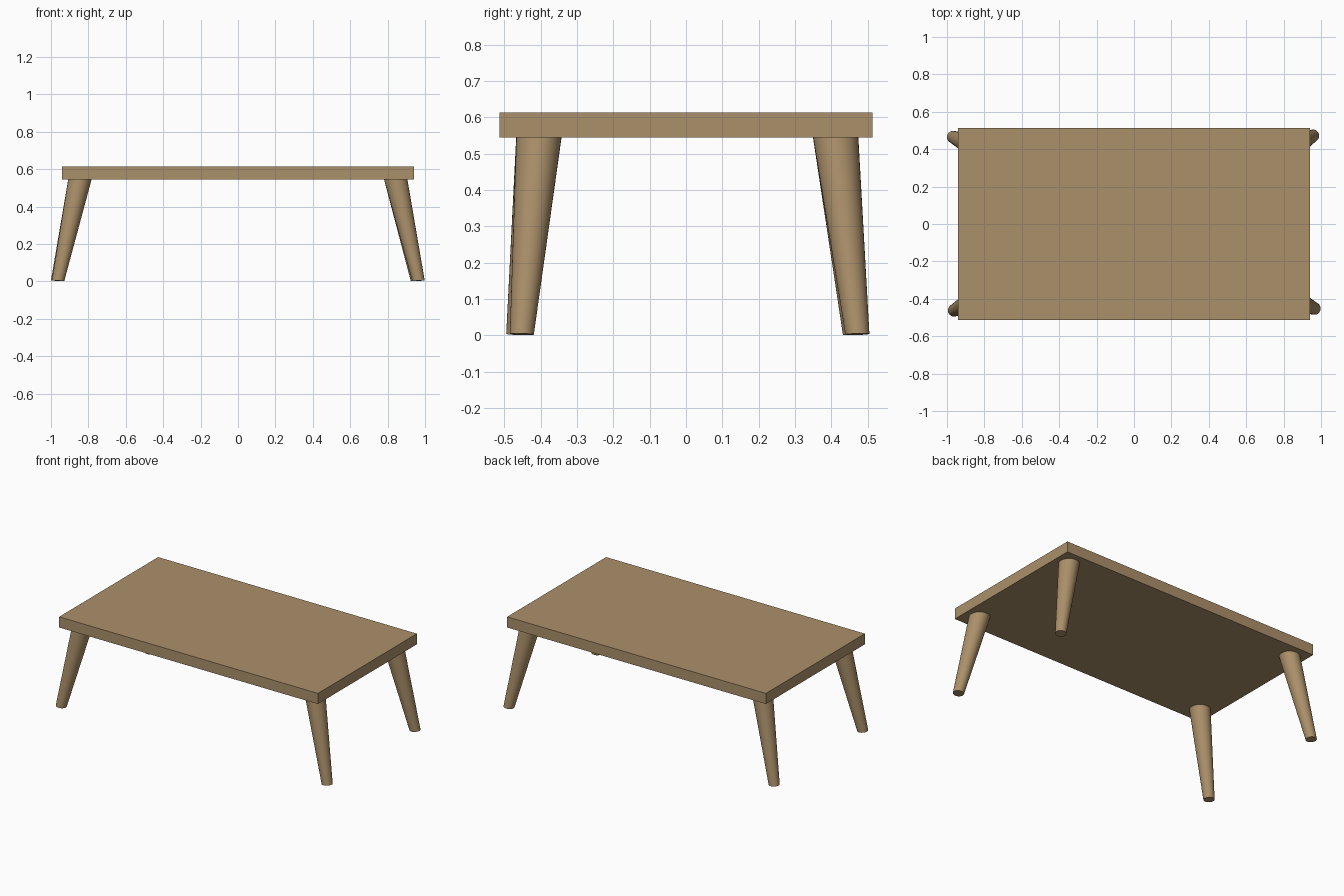
import bpy, bmesh
from mathutils import Vector

if "Cube" in bpy.data.objects:
    bpy.data.objects.remove(bpy.data.objects["Cube"])

wood = bpy.data.materials.new("warm wood")
wood.diffuse_color = (0.41, 0.28, 0.145, 1)
wood.use_nodes = True
wood.node_tree.nodes["Principled BSDF"].inputs["Base Color"].default_value = wood.diffuse_color


def finish(bm, name):
    bmesh.ops.recalc_face_normals(bm, faces=bm.faces)
    me = bpy.data.meshes.new(name)
    bm.to_mesh(me)
    bm.free()
    ob = bpy.data.objects.new(name, me)
    bpy.context.collection.objects.link(ob)
    me.materials.append(wood)
    return ob


# Flat rectangular top
bm = bmesh.new()
bmesh.ops.create_cube(bm, size=1)
for v in bm.verts:
    v.co = Vector((v.co.x * 1.882, v.co.y * 1.028, 0.579 + v.co.z * 0.07))
finish(bm, "table_top")


# Splayed tapered leg: a cone sheared from foot to top
def leg(name, foot, top, r_foot=0.033, r_top=0.0625, z_top=0.546):
    bm = bmesh.new()
    bmesh.ops.create_cone(bm, cap_ends=True, segments=32, radius1=r_foot,
                          radius2=r_top, depth=z_top)
    for v in bm.verts:
        t = v.co.z / z_top + 0.5
        c = Vector(foot).lerp(Vector(top), t)
        if t < 0.5:  # foot face leans slightly with the leg
            v.co.z += 0.003 + (v.co.x * foot[0] + v.co.y * foot[1]) * 0.07
        v.co.x += c.x
        v.co.y += c.y
        v.co.z += z_top / 2
    ob = finish(bm, name)
    bpy.context.view_layer.objects.active = ob
    ob.select_set(True)
    bpy.ops.object.shade_smooth_by_angle(angle=0.6)
    ob.select_set(False)


leg("front_left_leg", (-0.962, -0.462), (-0.845, -0.405))
leg("front_right_leg", (0.965, -0.452), (0.843, -0.405))
leg("back_left_leg", (-0.967, 0.465), (-0.845, 0.412))
leg("back_right_leg", (0.957, 0.472), (0.843, 0.412))
